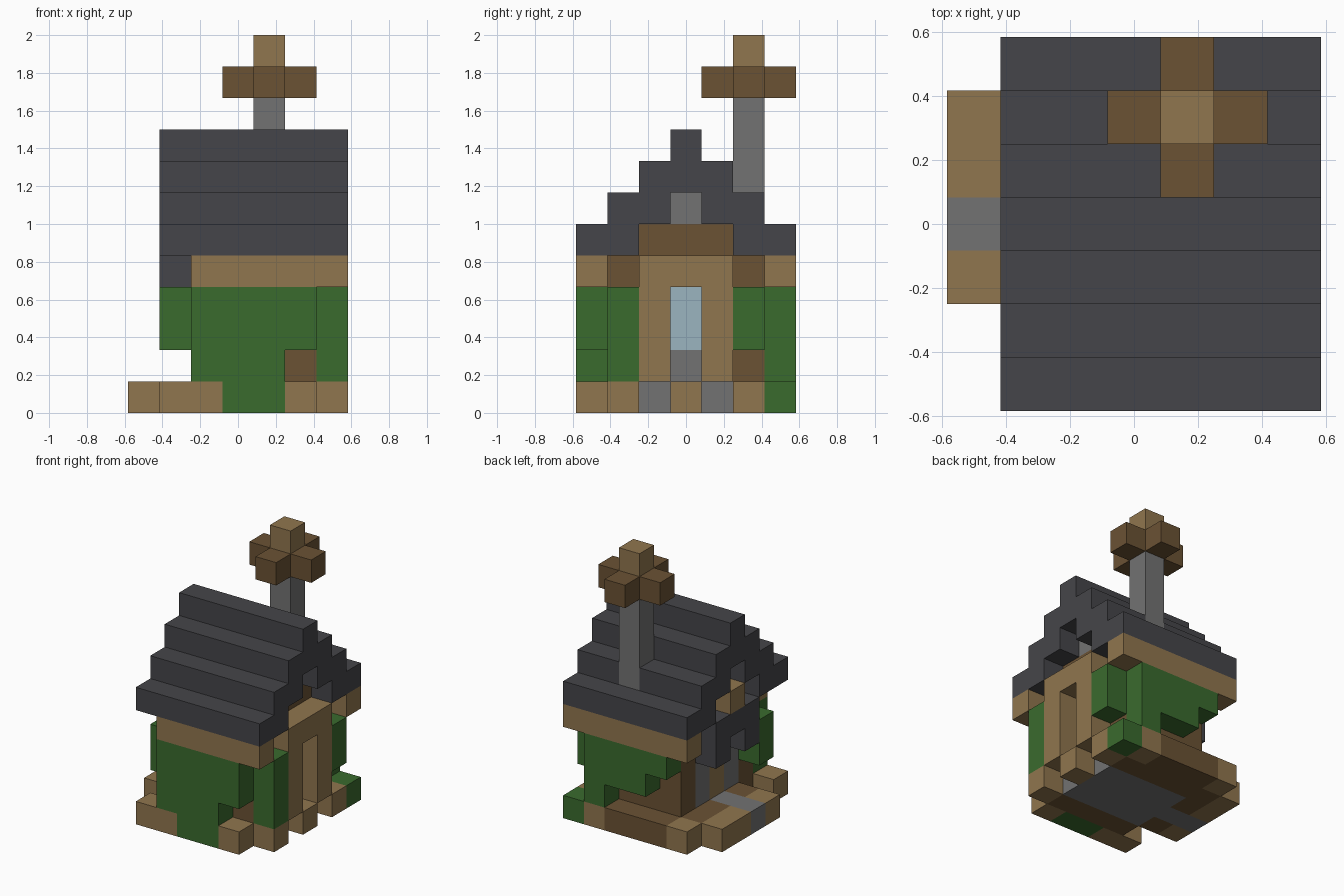
import bpy
import bmesh
from mathutils import Matrix, Vector

U = 2 / 12          # edge of one block
HALF = 3.5          # half the footprint in blocks

cube = bpy.data.objects.get("Cube")
if cube:
    bpy.data.objects.remove(cube, do_unlink=True)


def material(name, r, g, b):
    mat = bpy.data.materials.new(name)
    mat.use_nodes = True
    mat.diffuse_color = (r, g, b, 1)
    mat.node_tree.nodes["Principled BSDF"].inputs["Base Color"].default_value = (r, g, b, 1)
    return mat


SLATE = material("dark slate", .06, .06, .067)
TAN = material("light wood", .28, .18, .077)
BROWN = material("dark wood", .145, .084, .034)
GREEN = material("leaf green", .042, .145, .027)
STONE = material("grey stone", .17, .17, .17)
GLASS = material("pale glass", .33, .46, .53)


def span(v):
    return v if isinstance(v, tuple) else (v, v)


def blocks(name, mat, *boxes):
    """One object from boxes given as inclusive block ranges in x, y, z."""
    bm = bmesh.new()
    for box in boxes:
        ranges = [span(v) for v in box]
        lo = Vector([r[0] for r in ranges])
        hi = Vector([r[1] + 1 for r in ranges])
        mid = ((lo + hi) / 2 - Vector((HALF, HALF, 0))) * U
        size = Matrix.Diagonal(((hi - lo) * U).to_4d())
        bmesh.ops.create_cube(bm, size=1, matrix=Matrix.Translation(mid) @ size)
    mesh = bpy.data.meshes.new(name)
    bm.to_mesh(mesh)
    bm.free()
    mesh.materials.append(mat)
    obj = bpy.data.objects.new(name, mesh)
    bpy.context.collection.objects.link(obj)
    return obj


# Base layer
blocks("stone_floor", STONE, ((2, 5), (2, 4), 0))
blocks("stone_path", STONE, ((0, 1), 3, 0))
blocks("base_beams", BROWN, ((2, 5), 1, 0), ((2, 5), 5, 0), ((2, 4), 6, 0),
       (1, 2, 0), (1, (4, 5), 0))
blocks("base_edging", TAN, ((1, 2), 0, 0), (5, 0, 0), (6, 1, 0), (6, 3, 0),
       (6, 5, 0), (5, 6, 0), (1, 6, 0), (0, 2, 0), (0, (4, 5), 0))

# Walls
blocks("front_wall", BROWN, ((2, 5), 1, (1, 4)))
blocks("back_wall", BROWN, ((2, 5), 5, (1, 4)))
blocks("end_beams", BROWN, (2, (2, 4), (4, 5)), (5, (2, 4), (4, 5)))
blocks("door_posts", STONE, (2, 2, (1, 3)), (2, 4, (1, 3)))
blocks("door", TAN, (2, 3, (1, 3)))
blocks("window_wall", STONE, (5, 2, (1, 3)), (5, 4, (1, 3)), (5, 3, 1))
blocks("window_glass", GLASS, (5, 3, (2, 3)))
blocks("window_frame", TAN, (6, 2, (1, 4)), (6, 4, (1, 4)), (6, 3, 4))

# Climbing leaves
blocks("front_leaves", GREEN, ((2, 4), 0, (1, 3)), (5, 0, (2, 3)), ((3, 4), 0, 0))
blocks("window_leaves", GREEN, (6, 1, (1, 3)), (6, 5, (2, 3)))
blocks("back_leaves", GREEN, (5, 6, (1, 3)), ((3, 4), 6, (2, 3)), (2, 6, 3), (6, 6, 0))
blocks("door_leaves", GREEN, (1, 1, (2, 3)))

# Eaves and roof
blocks("front_eave", TAN, ((2, 6), 0, 4))
blocks("back_eave", TAN, ((1, 6), 6, 4))
for step in range(3):
    k = 5 + step
    front = ((1, 6), (step, step + 1), k)
    if step == 1:   # leave room for the chimney
        back = [((1, 6), 4, k), ((1, 3), 5, k), ((5, 6), 5, k)]
    elif step == 0:
        back = [((1, 6), (5, 6), k)]
    else:
        back = [((1, 6), 4, k)]
    blocks(f"roof_step_{step + 1}", SLATE, front, *back)
blocks("roof_ridge", SLATE, ((1, 6), 3, 8))
blocks("gable_stones", STONE, (2, 3, 6), (5, 3, 6))

# Hood over the door
blocks("door_hood", SLATE, (1, (2, 4), 4), (1, 2, 3), (1, 4, 3))
blocks("hood_block", TAN, (1, 3, 5))

# Chimney and its crossed top
blocks("chimney", STONE, (4, 5, (6, 9)))
blocks("chimney_arms", BROWN, (3, 5, 10), (5, 5, 10), (4, 4, 10), (4, 6, 10))
blocks("chimney_cap", TAN, (4, 5, (10, 11)))
